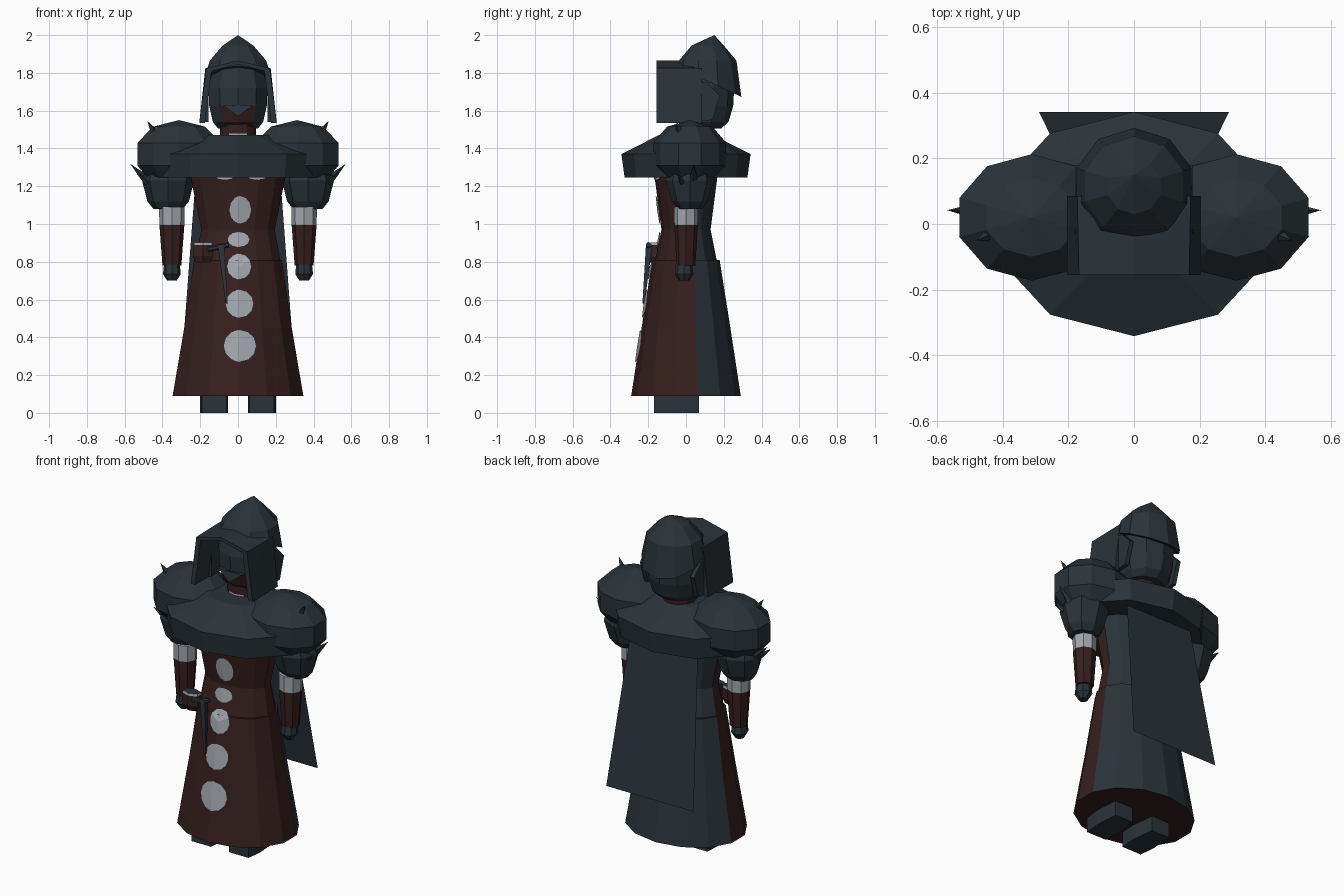
import bpy, bmesh, math
from mathutils import Vector
from mathutils.bvhtree import BVHTree

if "Cube" in bpy.data.objects:
    bpy.data.objects.remove(bpy.data.objects["Cube"])


def material(name, rgb):
    m = bpy.data.materials.new(name)
    m.use_nodes = True
    m.diffuse_color = (*rgb, 1)
    m.node_tree.nodes["Principled BSDF"].inputs["Base Color"].default_value = (*rgb, 1)
    return m


slate = material("dark slate", (0.023, 0.033, 0.041))
red = material("dark red", (0.036, 0.014, 0.0135))
pale = material("pale grey", (0.36, 0.385, 0.42))


def finish(name, bm, mats, rule=None):
    bmesh.ops.recalc_face_normals(bm, faces=bm.faces)
    if rule:
        for f in bm.faces:
            f.material_index = rule(f.calc_center_median(), f.normal)
    me = bpy.data.meshes.new(name)
    bm.to_mesh(me)
    bm.free()
    for m in mats:
        me.materials.append(m)
    ob = bpy.data.objects.new(name, me)
    bpy.context.collection.objects.link(ob)
    return ob


def loft(name, rings, sides, mats, cx=0, cy=0, rule=None, tilt=0, tip=None):
    """Stack elliptical rings (z, rx, ry); tilt slants the first ring, tip closes the top."""
    bm = bmesh.new()
    loops = []
    for i, (z, rx, ry) in enumerate(rings):
        loop = []
        for k in range(sides):
            a = math.tau * k / sides
            dy = -ry * math.cos(a)
            loop.append(bm.verts.new((cx + rx * math.sin(a), cy + dy, z + (tilt * dy if i == 0 else 0))))
        loops.append(loop)
    for lo, hi in zip(loops, loops[1:]):
        for k in range(sides):
            n = (k + 1) % sides
            bm.faces.new((lo[k], lo[n], hi[n], hi[k]))
    bm.faces.new(loops[0])
    if tip:
        t = bm.verts.new(tip)
        for k in range(sides):
            bm.faces.new((loops[-1][k], loops[-1][(k + 1) % sides], t))
    else:
        bm.faces.new(loops[-1])
    return finish(name, bm, mats, rule)


def prism(name, outline, offset, mat):
    """Extrude a flat outline along an offset."""
    bm = bmesh.new()
    face = bm.faces.new([bm.verts.new(p) for p in outline])
    new = bmesh.ops.extrude_face_region(bm, geom=[face])["geom"]
    bmesh.ops.translate(bm, vec=offset, verts=[g for g in new if isinstance(g, bmesh.types.BMVert)])
    return finish(name, bm, [mat])


def spike(name, base, tip, radius, mat, sides=4, end=0):
    base, tip = Vector(base), Vector(tip)
    d = tip - base
    bm = bmesh.new()
    bmesh.ops.create_cone(bm, cap_ends=True, segments=sides, radius1=radius, radius2=end, depth=d.length)
    bm.transform(d.to_track_quat("Z", "Y").to_matrix().to_4x4())
    bmesh.ops.translate(bm, vec=(base + tip) / 2, verts=bm.verts)
    return finish(name, bm, [mat])


# Robe: red at the front, slate at the back
def robe_rule(c, n):
    return 0 if c.y < 0.03 or n.z < -0.9 else 1


skirt = loft("skirt", [(0.09, 0.355, 0.29), (0.45, 0.292, 0.235), (0.81, 0.238, 0.178)], 14,
             [red, slate], rule=robe_rule)
torso = loft("torso", [(0.78, 0.235, 0.168), (0.97, 0.2, 0.13), (1.24, 0.255, 0.165), (1.42, 0.2, 0.12)],
             14, [red, slate], rule=robe_rule)

# Pale discs laid on the robe front
trees = [BVHTree.FromPolygons([v.co for v in o.data.vertices], [p.vertices[:] for p in o.data.polygons])
         for o in (skirt, torso)]


def on_robe(x, z):
    hits = [t.ray_cast(Vector((x, -1, z)), Vector((0, 1, 0)))[0] for t in trees]
    return (x, min(h.y for h in hits if h) - 0.009, z)


for x, z, rx, rz in [(0.012, 1.075, 0.06, 0.075), (0.003, 0.918, 0.06, 0.042), (0.006, 0.775, 0.066, 0.07),
                     (0.008, 0.578, 0.076, 0.076), (0.01, 0.355, 0.088, 0.086),
                     (-0.07, 1.245, 0.045, 0.012), (0.1, 1.245, 0.045, 0.012)]:
    bm = bmesh.new()
    hub = bm.verts.new(on_robe(x if rx < rz * 0.5 or abs(x) > 0.05 else 0, z))
    rim = []
    for k in range(12):
        a = math.tau * k / 12
        rim.append(bm.verts.new(on_robe(x + rx * math.sin(a), z + rz * math.cos(a))))
    for k in range(12):
        bm.faces.new((hub, rim[k], rim[(k + 1) % 12]))
    finish("robe_disc", bm, [pale])

# Mantle and cape
loft("mantle", [(1.245, 0.42, 0.325), (1.37, 0.435, 0.342), (1.47, 0.18, 0.145)], 10, [slate])
bm = bmesh.new()
bm.faces.new([bm.verts.new(p) for p in [(-0.22, 0.2, 1.3), (0.22, 0.2, 1.3),
                                        (0.29, 0.342, 0.37), (-0.29, 0.342, 0.37)]])
finish("cape", bm, [slate])

# Head, neck and helmet
loft("neck", [(1.42, 0.095, 0.09), (1.47, 0.095, 0.09), (1.48, 0.095, 0.09), (1.54, 0.095, 0.09)], 12,
     [red, pale], cy=0.06, rule=lambda c, n: 1 if 1.47 < c.z < 1.48 and n.y < -0.9 else 0)


def face_rule(c, n):
    return 1 if 1.52 < c.z < 1.63 and n.y < -0.6 else 0


loft("head", [(1.505, 0.11, 0.095), (1.54, 0.14, 0.135), (1.625, 0.16, 0.16), (1.72, 0.165, 0.165),
              (1.85, 0.13, 0.13)], 10, [slate, red], cy=0.09, rule=face_rule)
loft("helmet", [(1.755, 0.185, 0.178), (1.865, 0.157, 0.152), (1.945, 0.085, 0.085)], 10, [slate],
     cy=0.115, tilt=-0.46, tip=(0, 0.15, 2))
prism("chin_point", [(-0.08, -0.075, 1.63), (0.08, -0.075, 1.63), (0, -0.085, 1.57)], (0, 0.06, 0), slate)
prism("visor_roof", [(-0.168, -0.155, 1.825), (0, -0.155, 1.865), (0.168, -0.155, 1.825),
                     (0.16, -0.155, 1.805), (0, -0.155, 1.845), (-0.16, -0.155, 1.805)],
      (0, 0.2, 0), slate)

# Paired parts
for s, side in ((1, "left"), (-1, "right")):
    prism(side + "_cheek_plate", [(s * 0.168, -0.155, 1.825), (s * 0.173, 0.085, 1.825),
                                  (s * 0.205, 0.085, 1.535), (s * 0.205, -0.155, 1.535)],
          (-s * 0.03, 0, 0), slate)
    prism(side + "_ear_guard", [(s * 0.155, -0.03, 1.75), (s * 0.155, 0.11, 1.75), (s * 0.155, 0.18, 1.68),
                                (s * 0.155, 0.14, 1.55), (s * 0.155, -0.03, 1.54)],
          (s * 0.025, 0, 0), slate)
    loft(side + "_pauldron", [(1.245, 0.175, 0.135), (1.31, 0.232, 0.19), (1.43, 0.232, 0.193),
                              (1.515, 0.145, 0.12)], 10, [slate], cx=s * 0.312, cy=0.02,
         tip=(s * 0.312, 0.02, 1.55))
    loft(side + "_upper_arm_guard", [(1.08, 0.078, 0.065), (1.12, 0.11, 0.095), (1.23, 0.138, 0.13),
                                     (1.29, 0.12, 0.11)], 8, [slate], cx=s * 0.37, cy=0.02)
    spike(side + "_upper_spike", (s * 0.445, -0.035, 1.49), (s * 0.48, -0.05, 1.545), 0.02, slate)
    spike(side + "_outer_spike", (s * 0.49, 0.04, 1.24), (s * 0.57, 0.042, 1.318), 0.022, slate)
    spike(side + "_front_spike", (s * 0.48, -0.02, 1.22), (s * 0.535, -0.04, 1.265), 0.018, slate)
    # Sleeve with a pale band, and fist
    loft(side + "_sleeve", [(0.78, 0.05, 0.05), (0.995, 0.066, 0.062), (1.09, 0.068, 0.064)], 8,
         [red, pale], cx=s * 0.35, rule=lambda c, n: 1 if c.z > 0.995 else 0)
    loft(side + "_fist", [(0.7, 0.025, 0.027), (0.735, 0.047, 0.05), (0.785, 0.042, 0.044)], 8,
         [slate], cx=s * 0.35, cy=-0.01)
    # Boot
    prism(side + "_boot", [(s * 0.06, -0.17, 0), (s * 0.19, -0.17, 0), (s * 0.2, -0.07, 0),
                           (s * 0.19, 0.07, 0), (s * 0.07, 0.07, 0), (s * 0.053, -0.07, 0)],
          (0, 0, 0.12), slate)


# Belt pouch and dagger
def pouch_rule(c, n):
    return 0 if c.z < 0.889 else 2 if n.z > 0.9 else 1


loft("belt_pouch", [(0.795, 0.045, 0.025), (0.83, 0.062, 0.042), (0.888, 0.057, 0.037), (0.902, 0.054, 0.034)],
     6, [red, pale, slate], cx=-0.185, cy=-0.172, rule=pouch_rule)
spike("dagger_guard", (-0.16, -0.2, 0.865), (-0.05, -0.2, 0.89), 0.014, slate, 6, 0.014)
spike("dagger_blade", (-0.09, -0.195, 0.89), (-0.06, -0.225, 0.58), 0.024, slate, 4, 0.008)
